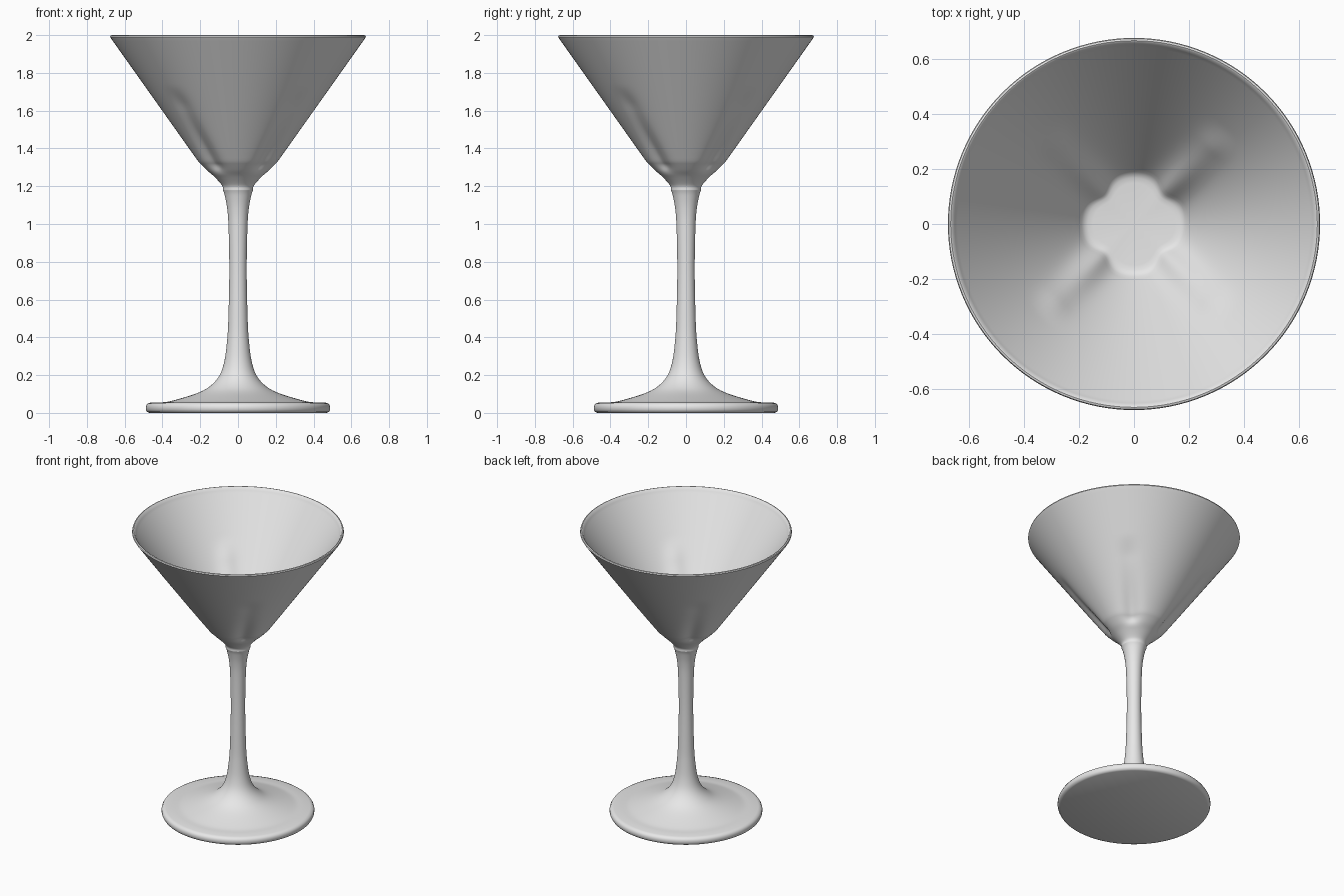
import bpy, bmesh, math
from math import pi, exp, cos, sin

cube = bpy.data.objects.get("Cube")
if cube:
    bpy.data.objects.remove(cube)

SIDES = 128

glass = bpy.data.materials.new("pale grey")
glass.use_nodes = True
glass.diffuse_color = (0.8, 0.8, 0.8, 1)
glass.node_tree.nodes["Principled BSDF"].inputs["Base Color"].default_value = (0.8, 0.8, 0.8, 1)


def smooth_curve(pts, steps=6):
    """Catmull-Rom curve through the profile points."""
    out = []
    ends = [pts[0]] + pts + [pts[-1]]
    for a, b, c, d in zip(ends, ends[1:], ends[2:], ends[3:]):
        for i in range(steps):
            t = i / steps
            out.append(tuple(0.5 * (2 * q + (r - p) * t + (2 * p - 5 * q + 4 * r - s) * t * t
                                    + (3 * q - p - 3 * r + s) * t ** 3)
                             for p, q, r, s in zip(a, b, c, d)))
    return out + [pts[-1]]


def line(a, b, n):
    return [tuple(p + (q - p) * i / n for p, q in zip(a, b)) for i in range(n + 1)]


def ramp(x, lo, hi):
    t = min(1, max(0, (x - lo) / (hi - lo)))
    return t * t * (3 - 2 * t)


def dent(r, z, angle):
    """Depth of the four diagonal thumb flutes pressed into the bowl."""
    off = (angle % (pi / 2) - pi / 4) * r
    height = ramp(z, 1.255, 1.32) * (1 - ramp(z, 1.62, 1.74))
    depth = 0.034 - 0.02 * ramp(z, 1.33, 1.6)
    return depth * height * exp(-(off / 0.055) ** 2)


def lathe(name, profile, pressed=False):
    bm = bmesh.new()
    rings = []
    for r, z in profile:
        if r < 1e-4:
            rings.append([bm.verts.new((0, 0, z))])
            continue
        ring = []
        for k in range(SIDES):
            a = 2 * pi * k / SIDES
            rr = r - dent(r, z, a) if pressed else r
            ring.append(bm.verts.new((rr * cos(a), rr * sin(a), z)))
        rings.append(ring)
    for lo, hi in zip(rings, rings[1:]):
        for k in range(SIDES):
            j = (k + 1) % SIDES
            if len(lo) == 1:
                bm.faces.new((lo[0], hi[j], hi[k]))
            elif len(hi) == 1:
                bm.faces.new((lo[k], lo[j], hi[0]))
            else:
                bm.faces.new((lo[k], lo[j], hi[j], hi[k]))
    mesh = bpy.data.meshes.new(name)
    bm.to_mesh(mesh)
    bm.free()
    mesh.materials.append(glass)
    obj = bpy.data.objects.new(name, mesh)
    bpy.context.collection.objects.link(obj)
    bpy.ops.object.select_all(action="DESELECT")
    obj.select_set(True)
    bpy.context.view_layer.objects.active = obj
    bpy.ops.object.shade_smooth_by_angle(angle=math.radians(40))
    return obj


# Foot disc with rounded rim, sweeping up into the stem
rim = [(0.47, 0.0), (0.482, 0.006), (0.488, 0.018), (0.488, 0.036), (0.48, 0.049), (0.462, 0.055)]
sweep = smooth_curve([(0.40, 0.056), (0.35, 0.064), (0.22, 0.103), (0.15, 0.14), (0.10, 0.195),
                      (0.073, 0.27), (0.058, 0.38), (0.051, 0.5), (0.046, 0.75),
                      (0.05, 0.98), (0.057, 1.08), (0.07, 1.15), (0.08, 1.18)])
lathe("foot_and_stem", [(0, 0)] + rim + sweep)

# Conical bowl: collar, outer wall, rounded lip, inner wall, flat floor
collar = smooth_curve([(0.08, 1.18), (0.085, 1.205), (0.125, 1.25), (0.165, 1.285), (0.205, 1.325)])
outer = line((0.214, 1.336), (0.672, 1.982), 46)
lip = [(0.677, 1.99), (0.674, 1.998), (0.667, 2.0), (0.66, 1.996)]
inner = line((0.652, 1.98), (0.2, 1.335), 46)
floor = [(0.19, 1.32), (0.18, 1.311), (0.168, 1.306), (0.15, 1.304), (0, 1.304)]
lathe("bowl", collar + outer + lip + inner + floor, pressed=True)
